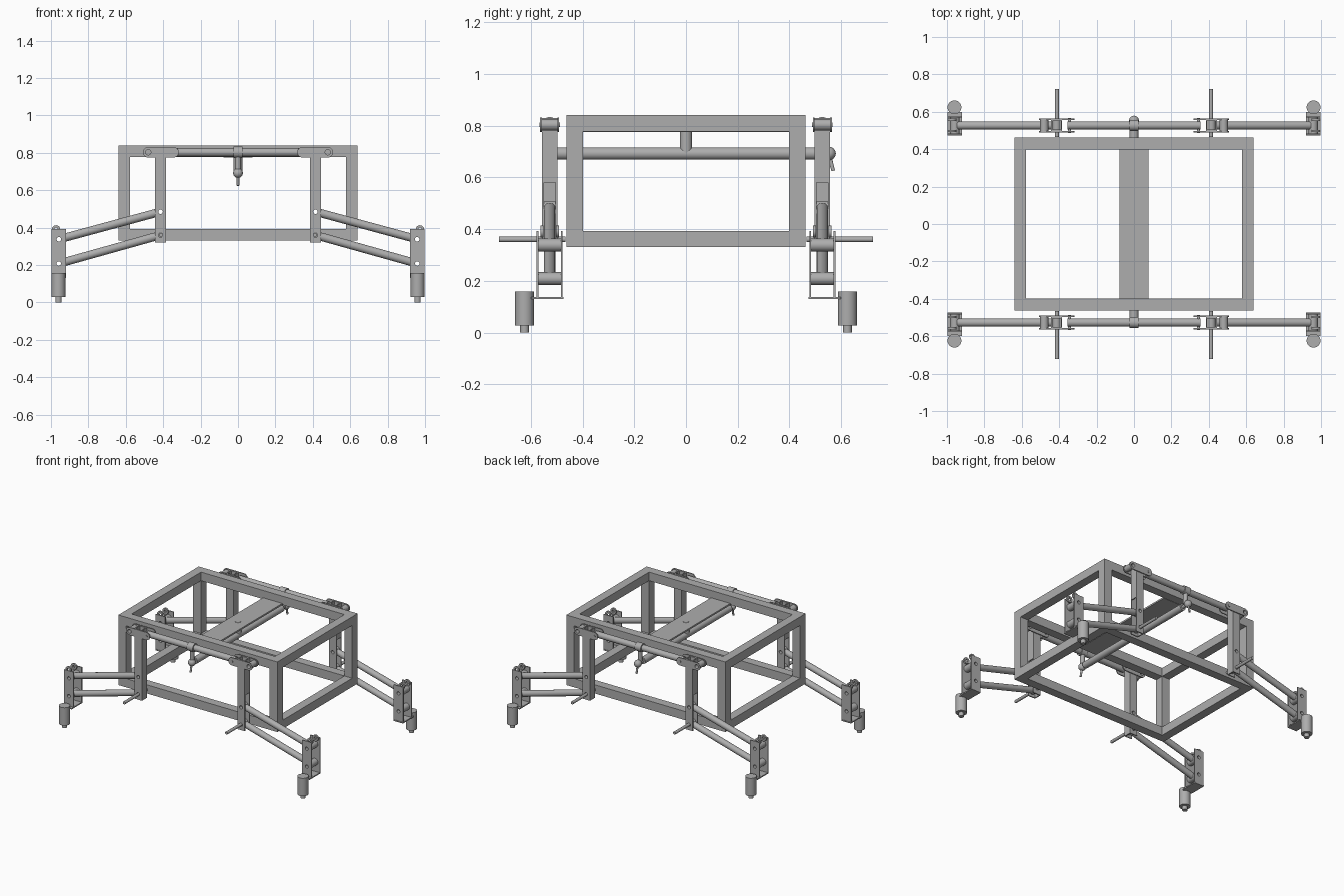
import bpy, bmesh, math
from mathutils import Vector

cube = bpy.data.objects.get("Cube")
if cube:
    bpy.data.objects.remove(cube)

steel = bpy.data.materials.new("grey_steel")
steel.use_nodes = True
GREY = (0.42, 0.42, 0.42, 1)
steel.diffuse_color = GREY
steel.node_tree.nodes["Principled BSDF"].inputs["Base Color"].default_value = GREY


def add(name, mesh, smooth=False):
    ob = bpy.data.objects.new(name, mesh)
    bpy.context.collection.objects.link(ob)
    mesh.materials.clear()
    mesh.materials.append(steel)
    if smooth:
        bpy.ops.object.select_all(action='DESELECT')
        ob.select_set(True)
        bpy.context.view_layer.objects.active = ob
        bpy.ops.object.shade_smooth_by_angle(angle=math.radians(35))
    return ob


def box(name, x, y, z):
    """Box from (low, high) ranges in any order."""
    bm = bmesh.new()
    bmesh.ops.create_cube(bm, size=1)
    for v in bm.verts:
        v.co = [(a + b) / 2 + c * abs(b - a) for (a, b), c in zip((x, y, z), v.co)]
    me = bpy.data.meshes.new(name)
    bm.to_mesh(me)
    bm.free()
    return add(name, me)


def rod(name, p, q, r, sides=32):
    p, q = Vector(p), Vector(q)
    bm = bmesh.new()
    bmesh.ops.create_cone(bm, cap_ends=True, segments=sides, radius1=r, radius2=r, depth=(q - p).length)
    rot = (q - p).to_track_quat('Z', 'Y').to_matrix()
    for v in bm.verts:
        v.co = rot @ v.co + (p + q) / 2
    me = bpy.data.meshes.new(name)
    bm.to_mesh(me)
    bm.free()
    return add(name, me, True)


def ball(name, p, r):
    bm = bmesh.new()
    bmesh.ops.create_uvsphere(bm, u_segments=24, v_segments=16, radius=r)
    bmesh.ops.translate(bm, verts=bm.verts, vec=p)
    me = bpy.data.meshes.new(name)
    bm.to_mesh(me)
    bm.free()
    return add(name, me, True)


def arc(x, z, r, start=0, sweep=360, n=24):
    n_pts = n if sweep == 360 else n + 1
    return [(x + r * math.cos(math.radians(start + sweep * i / n)),
             z + r * math.sin(math.radians(start + sweep * i / n))) for i in range(n_pts)]


def rect(x0, x1, z0, z1):
    return [(x0, z0), (x1, z0), (x1, z1), (x0, z1)]


def plate(name, loops, y, thick):
    """Flat x-z outline with holes, thickened along y."""
    cu = bpy.data.curves.new(name, 'CURVE')
    cu.dimensions = '2D'
    cu.fill_mode = 'BOTH'
    cu.extrude = thick / 2
    for loop in loops:
        sp = cu.splines.new('POLY')
        sp.points.add(len(loop) - 1)
        for pt, (a, b) in zip(sp.points, loop):
            pt.co = (a, b, 0, 1)
        sp.use_cyclic_u = True
    tmp = bpy.data.objects.new(name + "_outline", cu)
    bpy.context.collection.objects.link(tmp)
    dg = bpy.context.evaluated_depsgraph_get()
    me = bpy.data.meshes.new_from_object(tmp.evaluated_get(dg))
    bpy.data.objects.remove(tmp)
    for v in me.vertices:
        a, b, c = v.co
        v.co = (a, y - c, b)
    return add(name, me, True)


def tube(name, x, z, r, hole, y, length):
    return plate(name, [arc(x, z, r), arc(x, z, hole)], y, length)


# Box frame
FX, FY, Z0, Z1, T = 0.64, 0.462, 0.33, 0.84, 0.063
for s in (-1, 1):
    for z in (Z0, Z1 - T):
        box("frame_long_rail", (-FX, FX), (s * FY, s * (FY - T)), (z, z + T))
        box("frame_side_rail", (s * FX, s * (FX - T)), (T - FY, FY - T), (z, z + T))
    for t in (-1, 1):
        box("frame_post", (s * FX, s * (FX - T)), (t * FY, t * (FY - T)), (Z0 + T, Z1 - T))

# Centre plate, hanger and long pivot shaft
box("centre_plate", (-0.078, 0.078), (T - FY, FY - T), (0.775, 0.787))
rod("hanger_post", (0, 0, 0.69), (0, 0, 0.78), 0.024)
rod("hanger_bolt", (0, 0, 0.78), (0, 0, 0.79), 0.02)
rod("pivot_shaft", (0, -0.5, 0.692), (0, 0.5, 0.692), 0.024)

for sy in (-1, 1):
    Y = sy * 0.527
    # Ball joint and drop link under the balance bar
    by = 0.553 if sy > 0 else -0.53
    rod("ball_neck", (0, sy * 0.49, 0.692), (0, by, 0.692), 0.012)
    ball("pivot_ball", (0, by, 0.692), 0.026)
    rod("ball_pin", (0, by, 0.692), (0, by + sy * 0.016, 0.625), 0.007)
    rod("drop_link", (0, Y, 0.70), (0, Y, 0.8), 0.016)
    rod("balance_collar", (-0.024, Y, 0.803), (0.024, Y, 0.803), 0.03)
    rod("balance_bar", (-0.355, Y, 0.803), (0.355, Y, 0.803), 0.022)

    for sx in (-1, 1):
        def X(v):
            return sx * v
        # Link plates joining balance bar and column
        xa, xb = sorted((X(0.345), X(0.48)))
        outline = arc(xb, 0.803, 0.028, -90, 180) + arc(xa, 0.803, 0.028, 90, 180)
        for dy in (-0.033, 0.033):
            plate("link_plate", [outline, arc(X(0.48), 0.803, 0.014)], Y + dy, 0.007)
        rod("link_pin", (X(0.345), Y - 0.04, 0.803), (X(0.345), Y + 0.04, 0.803), 0.009)
        tube("link_bushing", X(0.48), 0.803, 0.022, 0.014, Y, 0.06)

        # Channel column with open lower outer side
        for dy in (-0.026, 0.026):
            plate("column_cheek", [rect(X(0.384), X(0.444), 0.32, 0.83),
                                   arc(X(0.414), 0.485, 0.012), arc(X(0.414), 0.36, 0.012)], Y + dy, 0.007)
        box("column_inner_web", (X(0.384), X(0.391)), (Y - 0.024, Y + 0.024), (0.32, 0.83))
        box("column_outer_web", (X(0.437), X(0.444)), (Y - 0.024, Y + 0.024), (0.58, 0.83))

        # Parallel arms with bushings at both ends
        for zi, zo in ((0.485, 0.338), (0.36, 0.208)):
            a, b = Vector((X(0.414), Y, zi)), Vector((X(0.958), Y, zo))
            d = (b - a).normalized() * 0.018
            rod("arm", a + d, b - d, 0.022)
            tube("inner_bushing", X(0.414), zi, 0.022, 0.012, Y, 0.045)
            tube("outer_bushing", X(0.958), zo, 0.025, 0.012, Y, 0.088)
        rod("crank_rod", (X(0.412), sy * 0.465, 0.36), (X(0.412), sy * 0.722, 0.36), 0.0105, 16)

        # Foot bracket: two cheeks, lugs and a base
        for dy in (-0.047, 0.047):
            plate("bracket_cheek", [rect(X(0.92), X(0.997), 0.13, 0.392),
                                    arc(X(0.958), 0.338, 0.012), arc(X(0.958), 0.208, 0.012)], Y + dy, 0.007)
        for dy in (-0.03, 0.03):
            tube("bracket_lug", X(0.973), 0.39, 0.023, 0.01, Y + dy, 0.012)
        box("bracket_base", (X(0.92), X(0.997)), (sy * 0.473, sy * 0.6), (0.13, 0.138))

        # Foot
        foot = (X(0.96), sy * 0.624)
        rod("foot", (*foot, 0.028), (*foot, 0.158), 0.037)
        rod("foot_tip", (*foot, 0), (*foot, 0.03), 0.017)
